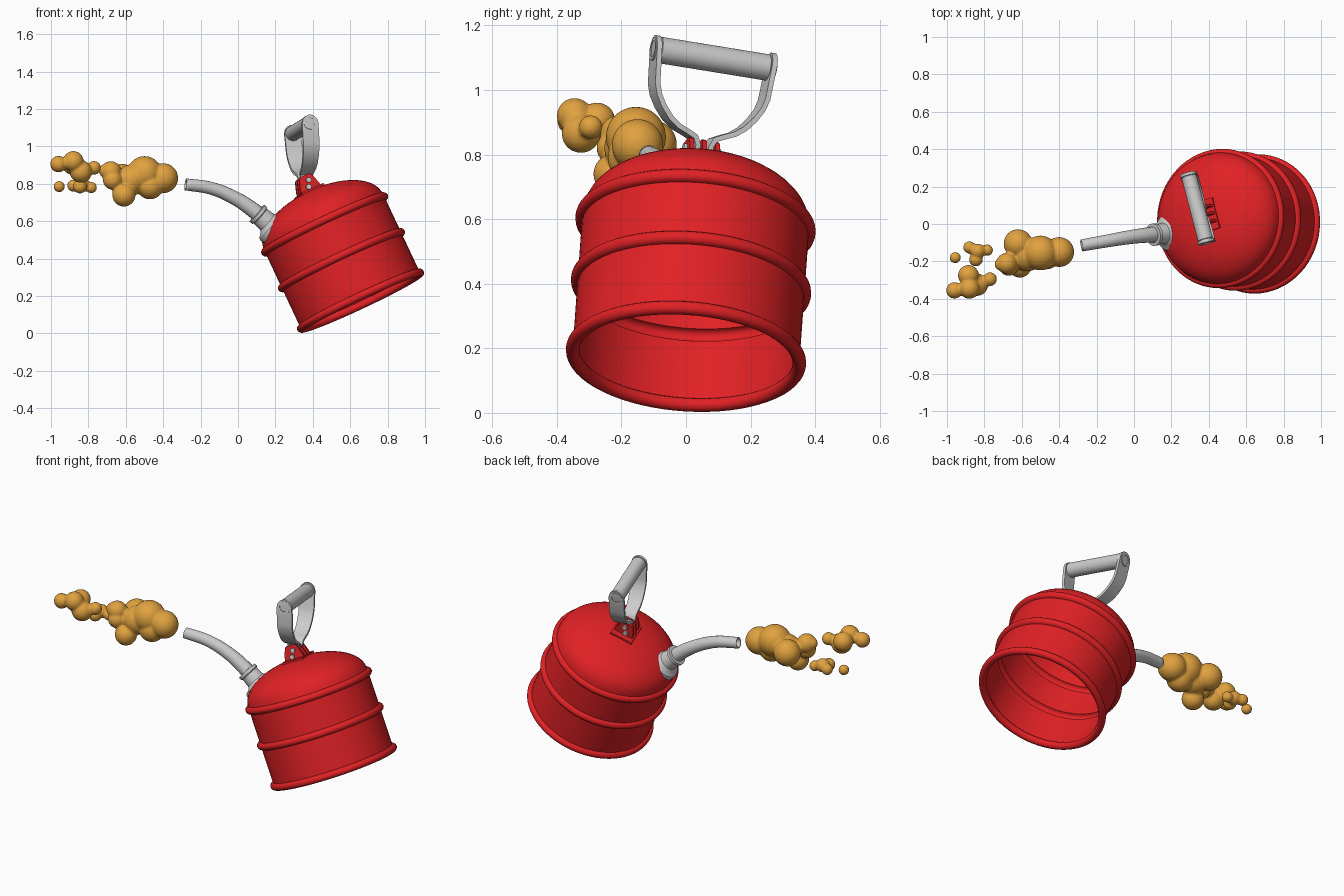
import bpy, bmesh, math
from mathutils import Matrix, Vector

if "Cube" in bpy.data.objects:
    bpy.data.objects.remove(bpy.data.objects["Cube"])

def material(name, rgb):
    m = bpy.data.materials.new(name)
    m.diffuse_color = (*rgb, 1)
    m.use_nodes = True
    m.node_tree.nodes["Principled BSDF"].inputs["Base Color"].default_value = m.diffuse_color
    return m

RED = material("red_paint", (0.75, 0.015, 0.018))
ORANGE = material("orange_vapour", (0.75, 0.36, 0.05))

def finish(name, bm, mat=None, angle=35):
    bmesh.ops.remove_doubles(bm, verts=bm.verts, dist=1e-5)
    bmesh.ops.recalc_face_normals(bm, faces=bm.faces)
    me = bpy.data.meshes.new(name)
    bm.to_mesh(me)
    bm.free()
    ob = bpy.data.objects.new(name, me)
    bpy.context.collection.objects.link(ob)
    if mat:
        me.materials.append(mat)
    smooth(ob, angle)
    return ob

def smooth(ob, angle=35):
    bpy.ops.object.select_all(action='DESELECT')
    ob.select_set(True)
    bpy.context.view_layer.objects.active = ob
    bpy.ops.object.shade_smooth_by_angle(angle=math.radians(angle))

def frame(origin, z, x_hint):
    """Matrix with the given z axis and an x axis near the hint."""
    z = Vector(z).normalized()
    y = z.cross(Vector(x_hint)).normalized()
    m = Matrix((y.cross(z), y, z)).transposed().to_4x4()
    m.translation = Vector(origin)
    return m

def lathe(name, profile, m, mat=None, n=64):
    bm = bmesh.new()
    vs = [bm.verts.new((r, 0, h)) for r, h in profile]
    es = [bm.edges.new(p) for p in zip(vs, vs[1:])]
    bmesh.ops.spin(bm, geom=vs + es, cent=(0, 0, 0), axis=(0, 0, 1),
                   angle=2 * math.tau / 2, steps=n)
    bm.transform(m)
    return finish(name, bm, mat)

def arc(r, h, rad, a0, a1, n=8):
    return [(r + rad * math.cos(math.radians(a0 + (a1 - a0) * i / n)),
             h + rad * math.sin(math.radians(a0 + (a1 - a0) * i / n))) for i in range(n + 1)]

# Tilted can: open underside, rolled bottom rim, two bands and a dome
BASE, AXIS = Vector((0.655, 0, 0.175)), Vector((-0.424, 0.065, 0.903)).normalized()
GRIP = Vector((0.25, -0.955, 0.155)).normalized()
can_m = frame(BASE, AXIS, GRIP)
W = 0.352
body = [(W, 0.01)] + arc(W, 0.24, 0.021, -90, 90) + arc(W, 0.452, 0.021, -90, 90)
body += [(0.35 * math.cos(t), 0.473 + 0.175 * math.sin(t))
         for t in [math.pi / 2 * i / 16 for i in range(1, 16)]] + [(0, 0.648)]
lathe("can_body", body, can_m, RED)
lathe("bottom_rim", arc(W, 0, 0.021, 0, 360, 16), can_m, RED)

# Spout collar: flange on the dome, stepped cone and clamp lip
SPOUT = Vector((-0.75, -0.1, 0.65)).normalized()
lathe("spout_collar", [(0.095, -0.035), (0.098, 0), (0.092, 0.012), (0.068, 0.022),
                       (0.056, 0.035), (0.052, 0.085), (0.06, 0.09), (0.06, 0.108),
                       (0.042, 0.11), (0.042, 0.06)],
      frame((0.183, -0.047, 0.572), SPOUT, (0, 1, 0)), None, 32)

# Curved, slightly tapering spout pipe
cu = bpy.data.curves.new("spout_pipe", 'CURVE')
cu.dimensions = '3D'
cu.bevel_depth, cu.bevel_resolution, cu.resolution_u = 1, 6, 8
path = [(0.16, -0.05, 0.59, 0.044), (0.08, -0.058, 0.66, 0.041), (-0.02, -0.07, 0.725, 0.037),
        (-0.14, -0.09, 0.775, 0.034), (-0.28, -0.115, 0.797, 0.032)]
sp = cu.splines.new('BEZIER')
sp.bezier_points.add(len(path) - 1)
for p, (x, y, z, r) in zip(sp.bezier_points, path):
    p.co, p.radius = (x, y, z), r
    p.handle_left_type = p.handle_right_type = 'AUTO'
pipe = bpy.data.objects.new("spout_pipe", cu)
bpy.context.collection.objects.link(pipe)
bpy.ops.object.select_all(action='DESELECT')
pipe.select_set(True)
bpy.context.view_layer.objects.active = pipe
bpy.ops.object.convert(target='MESH')
smooth(pipe)
wall = pipe.modifiers.new("wall", 'SOLIDIFY')
wall.thickness, wall.offset = 0.007, -1

# Red bracket: foot plate and three tapered lugs, in the can's frame
APEX = BASE + AXIS * 0.64
br_m = frame(APEX, AXIS, GRIP)

def extrude_outline(name, pts, axis_x, depth, m, mat):
    """Outline in (y, z), extruded along x and centred at axis_x."""
    bm = bmesh.new()
    f = bm.faces.new([bm.verts.new((axis_x - depth / 2, y, z)) for y, z in pts])
    g = bmesh.ops.extrude_face_region(bm, geom=[f])["geom"]
    bmesh.ops.translate(bm, vec=(depth, 0, 0), verts=[v for v in g if isinstance(v, bmesh.types.BMVert)])
    bm.transform(m)
    return finish(name, bm, mat, 25)

extrude_outline("bracket_foot", [(-0.07, -0.03), (0.07, -0.03), (0.066, 0.012), (-0.066, 0.012)],
                0, 0.17, br_m, RED)
lug = [(-0.06, 0), (0.06, 0), (0.056, 0.03), (0.036, 0.085), (0.026, 0.092),
       (-0.026, 0.092), (-0.036, 0.085), (-0.056, 0.03)]
for i, x in enumerate((-0.042, 0, 0.042)):
    extrude_outline(f"bracket_lug_{i + 1}", lug, x, 0.014, br_m, RED)

# Two bolts through the lugs
side = frame((0, 0, 0), GRIP, AXIS)
for i, (y, z) in enumerate(((0.008, 0.062), (-0.008, 0.028))):
    m = side.copy()
    m.translation = br_m @ Vector((0, y, z))
    lathe(f"bracket_bolt_{i + 1}", [(0, -0.06), (0.014, -0.06), (0.014, 0.06), (0, 0.06)], m, None, 12)

# Handle: mirrored bent straps swept from (offset, height, half width)
PIVOT = Vector((0.362, 0.045, 0.792))
TOP = Vector((0.338, 0.085, 1.097))
hd_m = frame(PIVOT, TOP - PIVOT, GRIP)
H = (TOP - PIVOT).length
strap = [(0.021, -0.035, 0.02), (0.021, 0.0, 0.03), (0.021, 0.035, 0.034), (0.032, 0.058, 0.036),
         (0.058, 0.07, 0.038), (0.09, 0.083, 0.04), (0.12, 0.105, 0.042), (0.148, 0.138, 0.043),
         (0.168, 0.172, 0.044), (0.178, 0.205, 0.045), (0.186, H, 0.045), (0.187, H + 0.022, 0.039),
         (0.187, H + 0.038, 0.024), (0.187, H + 0.045, 0.006)]
for s, label in ((-1, "back"), (1, "front")):
    bm = bmesh.new()
    rings = []
    for i, (x, z, w) in enumerate(strap):
        a, b = strap[max(i - 1, 0)], strap[min(i + 1, len(strap) - 1)]
        t = Vector((b[0] - a[0], b[1] - a[1])).normalized() * 0.008
        rings.append([bm.verts.new((s * (x + k * t.y), w * j, z - k * t.x))
                      for k, j in ((1, -1), (1, 1), (-1, 1), (-1, -1))])
    for p, q in zip(rings, rings[1:]):
        for k in range(4):
            bm.faces.new((p[k], p[(k + 1) % 4], q[(k + 1) % 4], q[k]))
    bm.faces.new(rings[0])
    bm.faces.new(rings[-1])
    bm.transform(hd_m)
    finish(f"handle_strap_{label}", bm, None, 40)

# Hollow grip tube with end collars
L = 0.197
half = [(0.026, L), (0.036, L), (0.036, L - 0.02), (0.041, L - 0.022)]
grip_prof = [(0.026, 0)] + half + [(r, -z) for r, z in half[::-1]] + [(0.026, 0)]
side.translation = TOP
lathe("handle_grip", grip_prof, side, None, 32)

# Vapour puffs: overlapping balls (x, y, z, radius) fused by remeshing
puffs = {
    "vapour_large": [(-0.40, -0.15, 0.83, 0.08), (-0.50, -0.155, 0.855, 0.093), (-0.47, -0.17, 0.79, 0.073),
                     (-0.57, -0.17, 0.82, 0.083), (-0.61, -0.225, 0.74, 0.062), (-0.62, -0.105, 0.83, 0.077),
                     (-0.68, -0.21, 0.865, 0.056), (-0.67, -0.225, 0.82, 0.052), (-0.71, -0.215, 0.87, 0.035)],
    "vapour_upper": [(-0.96, -0.355, 0.905, 0.044), (-0.88, -0.345, 0.92, 0.055), (-0.885, -0.275, 0.905, 0.056),
                     (-0.84, -0.325, 0.865, 0.06), (-0.77, -0.295, 0.885, 0.037)],
    "vapour_lower": [(-0.88, -0.125, 0.79, 0.033), (-0.845, -0.19, 0.785, 0.037),
                     (-0.835, -0.145, 0.795, 0.04), (-0.785, -0.14, 0.78, 0.031)],
    "vapour_droplet": [(-0.956, -0.18, 0.785, 0.029)],
}
for name, balls in puffs.items():
    bm = bmesh.new()
    for x, y, z, r in balls:
        bmesh.ops.create_icosphere(bm, subdivisions=4, radius=r, matrix=Matrix.Translation((x, y, z)))
    ob = finish(name, bm, ORANGE, 180)
    if len(balls) > 1:
        rm = ob.modifiers.new("fuse", 'REMESH')
        rm.mode, rm.voxel_size, rm.use_smooth_shade = 'VOXEL', 0.007, True
        sm = ob.modifiers.new("soften", 'SMOOTH')
        sm.factor, sm.iterations = 0.5, 4
